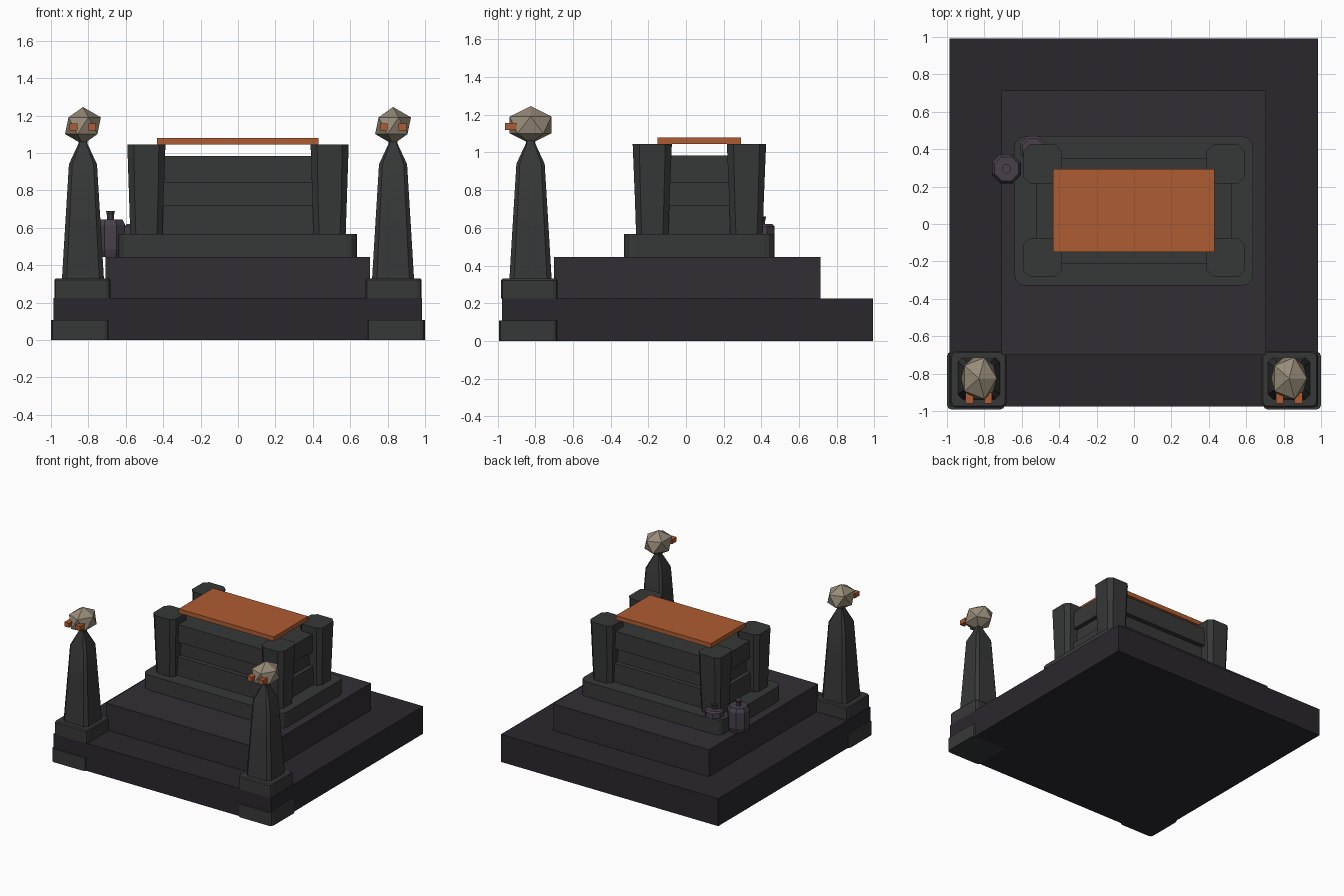
import bpy, bmesh, math

if "Cube" in bpy.data.objects:
    bpy.data.objects.remove(bpy.data.objects["Cube"])


def material(name, rgb):
    m = bpy.data.materials.new(name)
    m.diffuse_color = (*rgb, 1)
    m.use_nodes = True
    m.node_tree.nodes["Principled BSDF"].inputs["Base Color"].default_value = m.diffuse_color
    return m


DARK = material("dark_stone", (0.023, 0.020, 0.027))
STEP = material("step_stone", (0.031, 0.027, 0.036))
GREY = material("grey_stone", (0.037, 0.040, 0.038))
BONE = material("bone", (0.31, 0.26, 0.19))
ORANGE = material("orange", (0.43, 0.107, 0.032))
CLAY = material("clay", (0.065, 0.050, 0.070))


def finish(name, bm, mat, smooth=None):
    bmesh.ops.recalc_face_normals(bm, faces=bm.faces)
    me = bpy.data.meshes.new(name)
    bm.to_mesh(me)
    bm.free()
    me.materials.append(mat)
    ob = bpy.data.objects.new(name, me)
    bpy.context.collection.objects.link(ob)
    if smooth:
        bpy.ops.object.select_all(action='DESELECT')
        ob.select_set(True)
        bpy.context.view_layer.objects.active = ob
        bpy.ops.object.shade_smooth_by_angle(angle=math.radians(smooth))
    return ob


def outline(hx, hy, r, seg):
    """Rectangle outline with corners rounded by seg segments."""
    if r == 0:
        return [(hx, hy), (-hx, hy), (-hx, -hy), (hx, -hy)]
    pts = []
    for i, (sx, sy) in enumerate([(1, 1), (-1, 1), (-1, -1), (1, -1)]):
        for k in range(seg + 1):
            a = math.pi / 2 * (i + k / seg)
            pts.append((sx * (hx - r) + r * math.cos(a), sy * (hy - r) + r * math.sin(a)))
    return pts


def loft(name, cx, cy, rings, mat, seg=1, smooth=None):
    """Stack of rounded rectangles, each ring = (z, half x, half y, corner radius)."""
    bm = bmesh.new()
    loops = [[bm.verts.new((cx + x, cy + y, z)) for x, y in outline(hx, hy, r, seg)]
             for z, hx, hy, r in rings]
    n = len(loops[0])
    for a, b in zip(loops, loops[1:]):
        for i in range(n):
            j = (i + 1) % n
            bm.faces.new((a[i], a[j], b[j], b[i]))
    bm.faces.new(loops[0][::-1])
    bm.faces.new(loops[-1])
    return finish(name, bm, mat, smooth)


def box(name, x0, x1, y0, y1, z0, z1, mat, r=0, seg=1):
    hx, hy = (x1 - x0) / 2, (y1 - y0) / 2
    return loft(name, (x0 + x1) / 2, (y0 + y1) / 2, [(z0, hx, hy, r), (z1, hx, hy, r)], mat, seg)


def jar(name, x, y, z, r, h, neck):
    """Eight-sided jar with a flared neck."""
    prof = [(r * 0.85, 0), (r, h * 0.2), (r, h * 0.85), (r * 0.82, h),
            (0.02, h), (0.02, h + neck * 0.5), (0.026, h + neck)]
    bm = bmesh.new()
    loops = [[bm.verts.new((x + q * math.cos((i + .5) * math.pi / 4),
                            y + q * math.sin((i + .5) * math.pi / 4), z + dz))
              for i in range(8)] for q, dz in prof]
    for a, b in zip(loops, loops[1:]):
        for i in range(8):
            j = (i + 1) % 8
            bm.faces.new((a[i], a[j], b[j], b[i]))
    bm.faces.new(loops[0][::-1])
    bm.faces.new(loops[-1])
    finish(name, bm, CLAY)


# stepped platform
box("lower_step", -0.986, 0.984, -0.977, 0.991, 0, 0.225, DARK)
box("upper_step", -0.708, 0.705, -0.70, 0.715, 0.225, 0.445, STEP)

# tomb plinth, waisted body and floating lid
box("tomb_plinth", -0.64, 0.637, -0.33, 0.47, 0.445, 0.567, GREY, 0.06, 3)
loft("tomb_body", 0, 0.071,
     [(0.567, 0.52, 0.283, 0), (0.72, 0.52, 0.283, 0), (0.72, 0.485, 0.245, 0),
      (0.84, 0.485, 0.245, 0), (0.84, 0.52, 0.283, 0), (0.985, 0.52, 0.283, 0)], GREY)
box("tomb_lid", -0.432, 0.43, -0.15, 0.293, 1.045, 1.08, ORANGE)

# tomb corner posts
for sx in (-1, 1):
    for cy in (-0.179, 0.321):
        loft("corner_post", sx * 0.49, cy,
             [(0.567, 0.086, 0.086, 0.03), (0.75, 0.092, 0.092, 0.03),
              (1.045, 0.102, 0.104, 0.035)], GREY, smooth=40)

# front corner towers
for sx in (-1, 1):
    cx, cy = sx * 0.829, -0.825
    box("tower_foot", sx * 0.845 - 0.155, sx * 0.845 + 0.155, -0.992, -0.682, 0, 0.108, GREY, 0.025, 2)
    loft("tower_pedestal", sx * 0.832, -0.831,
         [(0.225, 0.15, 0.15, 0.025), (0.322, 0.15, 0.15, 0.025), (0.33, 0.143, 0.143, 0.022)], GREY, 2)
    loft("tower_shaft", cx, cy,
         [(0.33, 0.112, 0.112, 0.025), (0.63, 0.094, 0.094, 0.022), (0.94, 0.075, 0.075, 0.018),
          (1.05, 0.024, 0.024, 0.006), (1.08, 0.024, 0.024, 0.006)], GREY, smooth=30)
    # faceted head
    bm = bmesh.new()
    bmesh.ops.create_icosphere(bm, subdivisions=1, radius=1)
    for v in bm.verts:
        v.co = (cx + v.co.x * 0.107, cy + v.co.y * 0.13, 1.146 + v.co.z * 0.1)
    finish("tower_head", bm, BONE)
    # glowing eyes
    for ex in (-0.05, 0.05):
        box("eye", cx + ex - 0.021, cx + ex + 0.021, -0.96, -0.90, 1.12, 1.157, ORANGE)

# jars beside the tomb
jar("tall_jar", -0.682, 0.295, 0.445, 0.085, 0.20, 0.045)
jar("small_jar", -0.54, 0.402, 0.54, 0.073, 0.08, 0.04)
